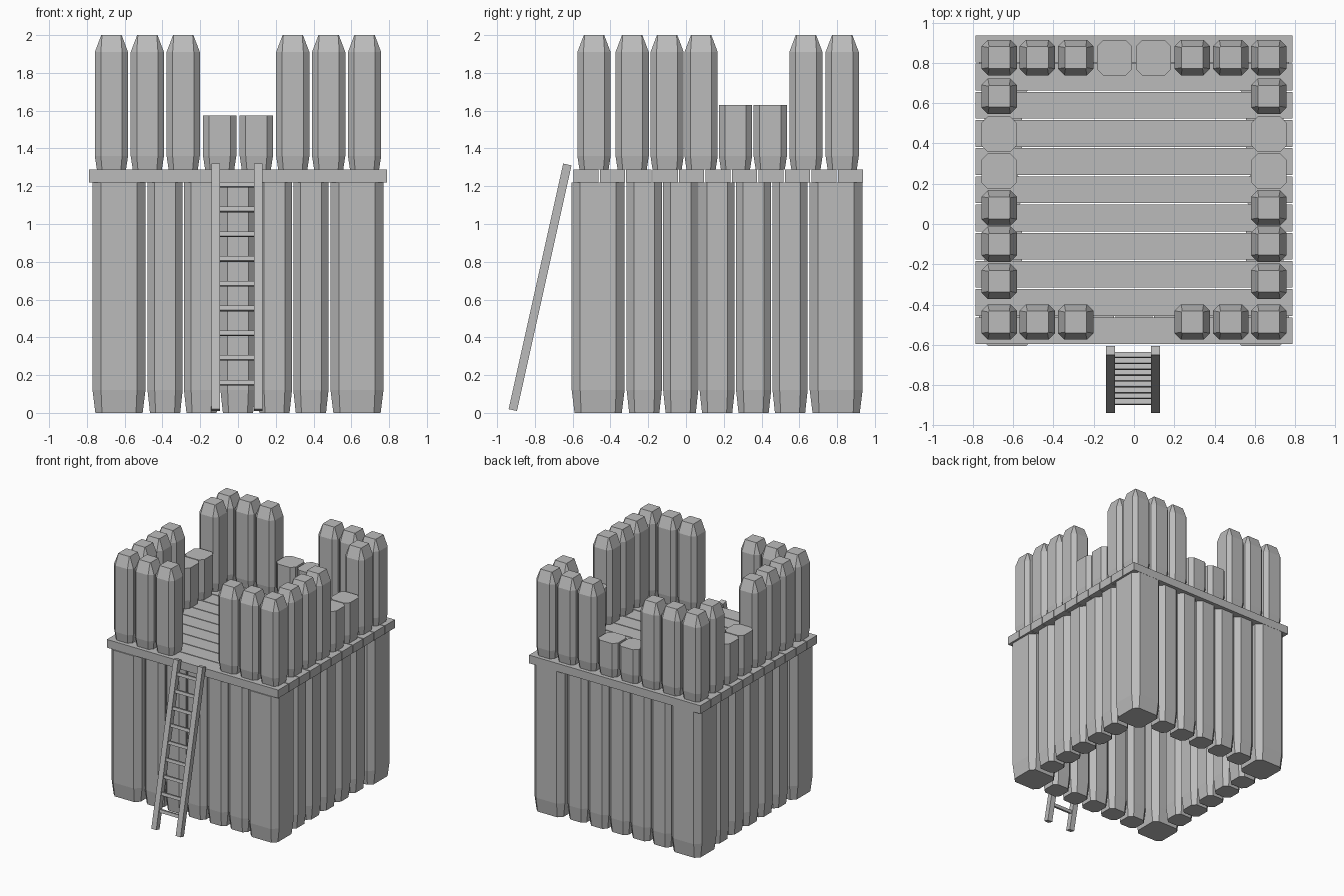
import bpy, bmesh, math
from mathutils import Matrix, Vector

cube = bpy.data.objects.get("Cube")
if cube:
    bpy.data.objects.remove(cube, do_unlink=True)

grey = bpy.data.materials.new("weathered grey")
grey.use_nodes = True
grey.diffuse_color = (0.5, 0.5, 0.5, 1)
grey.node_tree.nodes["Principled BSDF"].inputs["Base Color"].default_value = (0.5, 0.5, 0.5, 1)


def add_object(name, bm):
    bmesh.ops.recalc_face_normals(bm, faces=bm.faces)
    mesh = bpy.data.meshes.new(name)
    bm.to_mesh(mesh)
    bm.free()
    mesh.materials.append(grey)
    obj = bpy.data.objects.new(name, mesh)
    bpy.context.collection.objects.link(obj)
    return obj


def octagon(bm, x, y, z, half, cut):
    """Ring of a square with its four corners cut off."""
    inner = half - cut
    ring = []
    for i in range(4):
        turn = Matrix.Rotation(i * math.pi / 2, 3, 'Z')
        for corner in ((half, -inner), (half, inner)):
            p = turn @ Vector((*corner, 0))
            ring.append(bm.verts.new((x + p.x, y + p.y, z)))
    return ring


def add_post(name, x, y, levels):
    """Loft octagons; levels are (z, half width, corner cut)."""
    bm = bmesh.new()
    rings = [octagon(bm, x, y, *level) for level in levels]
    for low, high in zip(rings, rings[1:]):
        for i in range(8):
            j = (i + 1) % 8
            bm.faces.new((low[i], low[j], high[j], high[i]))
    bm.faces.new(rings[0][::-1])
    bm.faces.new(rings[-1])
    add_object(name, bm)


def add_box(name, center, size, tilt=0):
    bm = bmesh.new()
    matrix = (Matrix.Translation(center) @ Matrix.Rotation(tilt, 4, 'X')
              @ Matrix.Diagonal((*size, 1)))
    bmesh.ops.create_cube(bm, size=1, matrix=matrix)
    add_object(name, bm)


DECK_LOW, DECK_TOP = 1.22, 1.288
FRONT, BACK = -0.6, 0.94
MID = 0.165

# Wall logs: thick corner logs with five thinner ones between on every side
corner_log = [(0, 0.125, 0.035), (0.12, 0.14, 0.045), (DECK_LOW, 0.14, 0.045)]
wall_log = [(0, 0.08, 0.03), (0.12, 0.093, 0.038), (DECK_LOW, 0.093, 0.038)]
for sx in (-1, 1):
    for sy in (-1, 1):
        add_post("corner_log", sx * 0.63, MID + sy * 0.63, corner_log)
for i in range(-2, 3):
    for side in (-1, 1):
        add_post("wall_log", i * 0.193, MID + side * 0.65, wall_log)
        add_post("side_wall_log", side * 0.65, MID + i * 0.193, wall_log)

# Deck planks
planks = 11
pitch = (BACK - FRONT) / planks
for i in range(planks):
    add_box("deck_plank", (0, FRONT + (i + 0.5) * pitch, (DECK_LOW + DECK_TOP) / 2),
            (1.575, pitch - 0.007, DECK_TOP - DECK_LOW))

# Battlement posts: pointed tall ones, and flat short ones in the gaps
foot = [(DECK_TOP, 0.077, 0.027), (1.36, 0.088, 0.032)]
tall = foot + [(1.91, 0.088, 0.032), (2.0, 0.054, 0.004)]


def short(top):
    return foot + [(top, 0.088, 0.032)]


row_x, row_y = 0.67, 0.652
for side in (-1, 1):
    for x in (0.29, 0.48, row_x):
        for y in (MID - row_y, MID + row_y + 0.01):
            add_post("tall_post", side * x, y, tall)
    add_post("short_back_post", side * 0.097, MID + row_y + 0.01, short(1.575))
    for y in (-0.285, -0.1, 0.08, 0.635):
        add_post("tall_side_post", side * row_x, y, tall)
    for y in (0.262, 0.446):
        add_post("short_side_post", side * row_x, y, short(1.63))

# Ladder leaning on the front edge
base, tip = Vector((-0.005, -0.917, 0.015)), Vector((-0.005, -0.628, 1.315))
lean = tip - base
tilt = -math.atan2(lean.y, lean.z)
for side in (-1, 1):
    add_box("ladder_rail", (base + tip) / 2 + Vector((side * 0.112, 0, 0)),
            (0.045, 0.045, lean.length), tilt)
for i in range(9):
    height = 0.16 + i * 0.131
    add_box("ladder_rung", base + lean * ((height - base.z) / lean.z),
            (0.19, 0.025, 0.025), tilt)
